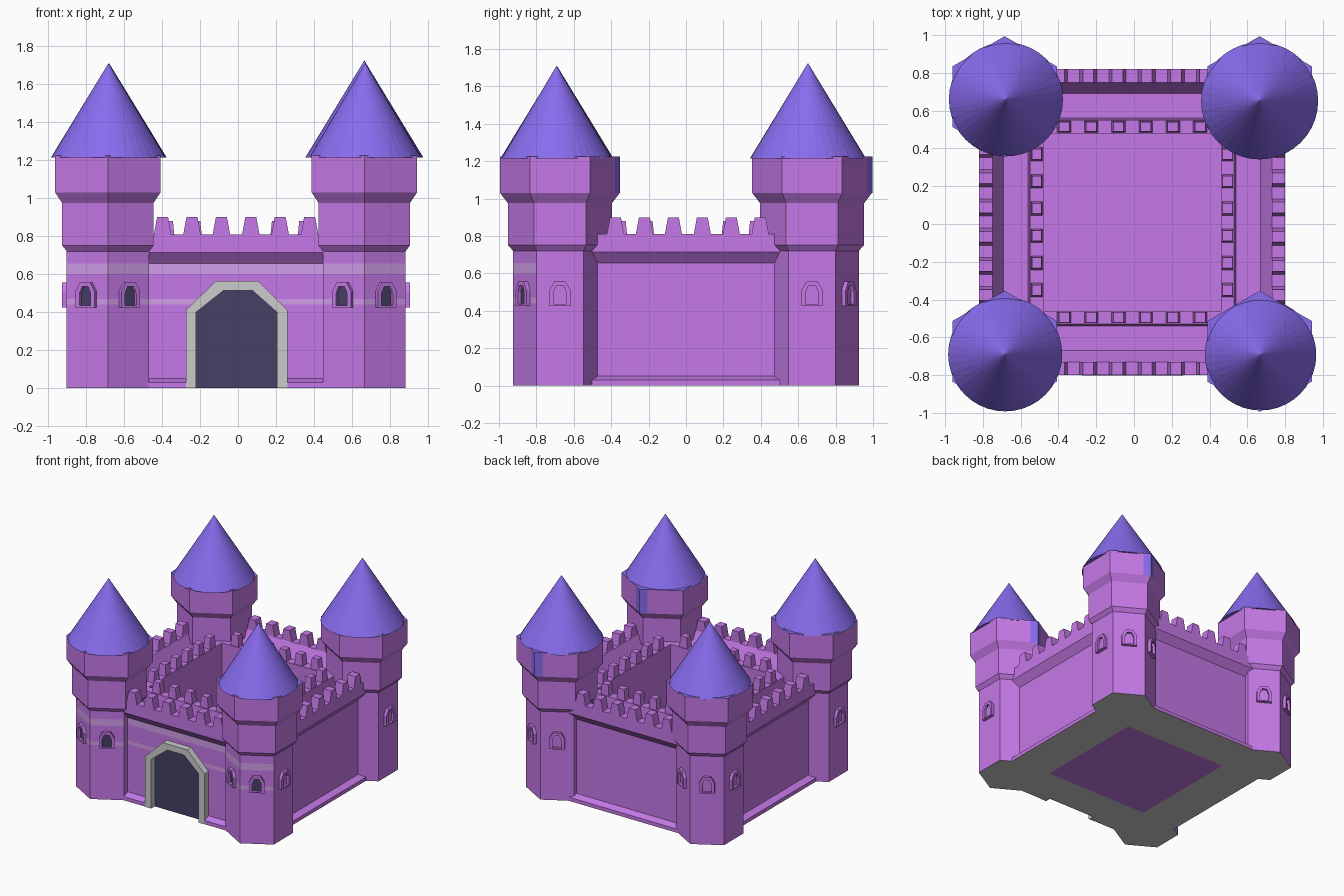
import bpy, bmesh
from math import sin, cos, pi, radians, sqrt

if "Cube" in bpy.data.objects:
    bpy.data.objects.remove(bpy.data.objects["Cube"])


def material(name, rgb):
    m = bpy.data.materials.new(name)
    m.diffuse_color = (*rgb, 1)
    m.use_nodes = True
    m.node_tree.nodes["Principled BSDF"].inputs["Base Color"].default_value = m.diffuse_color
    return m


PURPLE = material("purple", (0.56, 0.19, 0.80))
LIGHT = material("light_purple", (0.64, 0.34, 0.82))
BLUE = material("blue", (0.25, 0.15, 0.86))
DARK = material("dark_opening", (0.06, 0.05, 0.13))
GREY = material("stone_grey", (0.6, 0.6, 0.6))


def finish(bm, name, mats):
    bmesh.ops.recalc_face_normals(bm, faces=bm.faces[:])
    me = bpy.data.meshes.new(name)
    bm.to_mesh(me)
    bm.free()
    for m in mats:
        me.materials.append(m)
    ob = bpy.data.objects.new(name, me)
    bpy.context.collection.objects.link(ob)
    return ob


def lathe(name, profile, sides, centre, start, closed=False):
    """Turn a profile into an n-sided solid; paint base, top and front bands."""
    bm = bmesh.new()
    rings = []
    for r, z in profile:
        rings.append([bm.verts.new((centre[0] + r * cos(start + 2 * pi * i / sides),
                                    centre[1] + r * sin(start + 2 * pi * i / sides), z))
                      for i in range(sides)])
    n = len(rings)
    for j in range(n if closed else n - 1):
        a, b = rings[j], rings[(j + 1) % n]
        for i in range(sides):
            k = (i + 1) % sides
            bm.faces.new((a[i], a[k], b[k], b[i]))
    if not closed:
        bm.faces.new(rings[0])
        bm.faces.new(rings[-1])
    bmesh.ops.recalc_face_normals(bm, faces=bm.faces[:])
    for f in bm.faces:
        z = f.calc_center_median().z
        if z < 0.001:
            f.material_index = 1
        elif z > 1.2:
            f.material_index = 2
        elif f.normal.y < -0.5 and abs(f.normal.z) < 0.01 and \
                f.calc_center_median().y < -0.6 and (0.6 < z < 0.655 or 0.44 < z < 0.47):
            f.material_index = 3
    return finish(bm, name, [PURPLE, GREY, BLUE, LIGHT])


def arch(name, outer, inner, origin, angle, depth, recess, mats, closed):
    """Arched frame with a recessed panel, standing on a face that looks along angle."""
    bm = bmesh.new()
    nx, ny = cos(angle), sin(angle)

    def ring(pts, w):
        return [bm.verts.new((origin[0] - ny * u + nx * w,
                              origin[1] + nx * u + ny * w, z)) for u, z in pts]
    rings = [ring(outer, -0.01), ring(outer, depth), ring(inner, depth), ring(inner, recess)]
    n = len(outer)
    for a, b in zip(rings, rings[1:]):
        for i in range(n if closed else n - 1):
            k = (i + 1) % n
            bm.faces.new((a[i], a[k], b[k], b[i]))
    bm.faces.new(rings[-1]).material_index = 1
    return finish(bm, name, mats)


def merlons(name, spread, r0, r1, z0, z1, base, top, inset):
    """Six tapered blocks on each of the four walls."""
    bm = bmesh.new()
    for side in range(4):
        c, s = cos(side * pi / 2), sin(side * pi / 2)
        for i in range(6):
            t = -spread + i * spread * 2 / 5
            v = []
            for z, h, d in ((z0, base / 2, 0), (z1, top / 2, inset)):
                for a, r in ((-h, r0 + d), (h, r0 + d), (h, r1 - d), (-h, r1 - d)):
                    v.append(bm.verts.new((CX + c * r - s * (t + a), CY + s * r + c * (t + a), z)))
            for q in ((0, 1, 2, 3), (4, 5, 6, 7), (0, 1, 5, 4), (1, 2, 6, 5), (2, 3, 7, 6), (3, 0, 4, 7)):
                bm.faces.new([v[k] for k in q])
    return finish(bm, name, [PURPLE])


CX, CY = -0.01, 0.01

# Curtain wall: plinth, overhang, outer parapet, walkway and inner parapet
section = [(.81, 0), (.81, .03), (.76, .05), (.76, .44), (.76, .47), (.76, .6), (.76, .655),
           (.81, .715), (.81, .81), (.74, .81), (.68, .69), (.55, .69), (.54, .79), (.47, .79), (.47, 0)]
wall = lathe("curtain_wall", [(r * sqrt(2), z) for r, z in section], 4, (CX, CY), pi / 4, True)

# Plinth is interrupted at the gate
bpy.ops.mesh.primitive_cube_add(size=1, location=(-.007, -.853, 0))
cutter = bpy.context.object
cutter.name = "gate_cutter"
cutter.scale = (.44, .2, .3)
cutter.hide_render = True
cutter.hide_viewport = True
cut = wall.modifiers.new("gate_gap", 'BOOLEAN')
cut.operation = 'DIFFERENCE'
cut.solver = 'EXACT'
cut.object = cutter

# Courtyard floor
bpy.ops.mesh.primitive_plane_add(size=.94, location=(CX, CY, 0))
bpy.context.object.name = "courtyard_floor"
bpy.context.object.data.materials.append(PURPLE)

# Battlements
merlons("outer_merlons", .387, .74, .81, .80, .90, .095, .058, 0)
merlons("inner_merlons", .36, .475, .535, .78, .88, .075, .055, .004)

# Gate
arch("gate",
     [(-.275, 0), (-.275, .41), (-.115, .565), (.105, .565), (.26, .41), (.26, 0)],
     [(-.22, 0), (-.22, .40), (-.075, .515), (.075, .515), (.205, .40), (.205, 0)],
     (0, -.75), -pi / 2, .053, .006, [GREY, DARK], False)

# Towers: hexagonal shaft, three outward windows, cone roof
shaft = [(.25, 0), (.25, .44), (.25, .47), (.25, .6), (.25, .655), (.25, .72), (.278, .752),
         (.278, .975), (.32, 1.03), (.32, 1.225)]
win_out = [(-.057, .425), (.057, .425), (.057, .51), (.03, .557), (-.03, .557), (-.057, .51)]
win_in = [(-.034, .435), (.034, .435), (.034, .50), (.018, .535), (-.018, .535), (-.034, .50)]
roofs = {(-1, -1): (-.682, -.69, .302, 1.71), (1, -1): (.67, -.692, .295, 1.71),
         (-1, 1): (-.678, .66, .302, 1.71), (1, 1): (.665, .652, .31, 1.725)}
for (sx, sy), (rx, ry, rr, top) in roofs.items():
    label = ("front" if sy < 0 else "back") + ("_left" if sx < 0 else "_right")
    c = (-.01 + sx * .675, sy * .674)
    lathe(label + "_tower", shaft, 6, c, pi / 2)
    for k, deg in enumerate((0 if sx > 0 else 180, sy * 60, sy * 120)):
        a = radians(deg)
        panel = DARK if sy < 0 and k else PURPLE
        arch(f"{label}_window_{k + 1}", win_out, win_in,
             (c[0] + .2165 * cos(a), c[1] + .2165 * sin(a)), a, .024, .004, [PURPLE, panel], True)
    bpy.ops.mesh.primitive_cone_add(vertices=40, radius1=rr, depth=top - 1.215,
                                    location=(rx, ry, (top + 1.215) / 2))
    roof = bpy.context.object
    roof.name = label + "_roof"
    roof.data.materials.append(BLUE)
    # Blue strip folded round the back corner of the right-hand towers
    if sx > 0:
        bm = bmesh.new()
        cols = [[bm.verts.new((c[0] + u, c[1] + .322 - abs(u) * .577, z)) for z in (1.03, 1.225)]
                for u in (-.05, 0, .05)]
        for p, q in zip(cols, cols[1:]):
            bm.faces.new((p[0], p[1], q[1], q[0]))
        for f in bm.faces:
            f.normal_update()
            if f.normal.y < 0:
                f.normal_flip()
        finish(bm, label + "_corner_strip", [BLUE])
